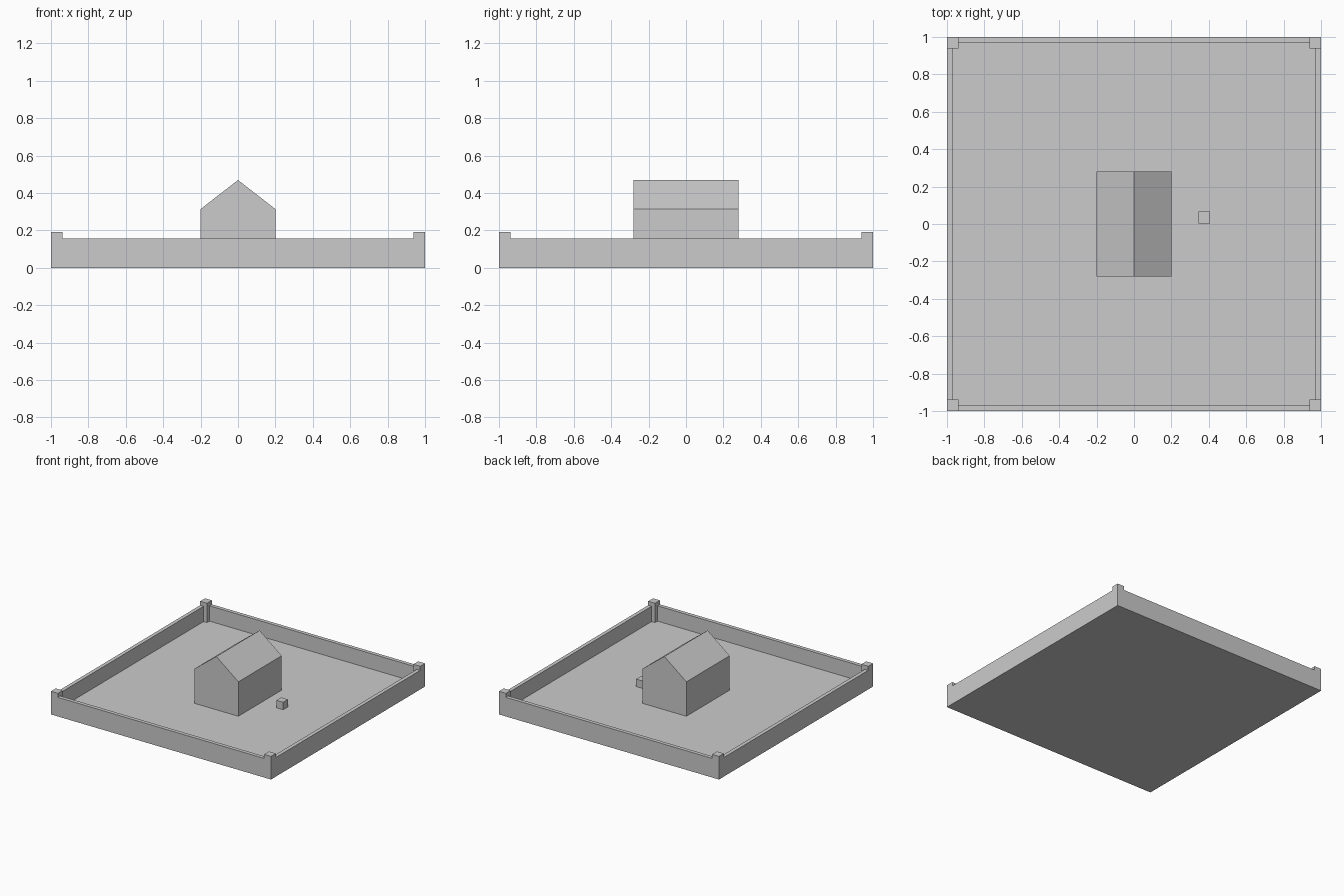
import bpy

if "Cube" in bpy.data.objects:
    bpy.data.objects.remove(bpy.data.objects["Cube"])

FLOOR, WALL_T, WALL_TOP = 0.031, 0.031, 0.157
POST, POST_TOP = 0.0625, 0.19


def prism(name, profile, y0, y1):
    """Extrude an (x, z) profile from y0 to y1."""
    n = len(profile)
    verts = [(x, y, z) for y in (y0, y1) for x, z in profile]
    faces = [tuple(range(n)), tuple(range(2 * n - 1, n - 1, -1))]
    faces += [(i, i + n, (i + 1) % n + n, (i + 1) % n) for i in range(n)]
    mesh = bpy.data.meshes.new(name)
    mesh.from_pydata(verts, [], faces)
    obj = bpy.data.objects.new(name, mesh)
    bpy.context.collection.objects.link(obj)
    return obj


def box(name, x0, x1, y0, y1, z0, z1):
    return prism(name, [(x0, z0), (x1, z0), (x1, z1), (x0, z1)], y0, y1)


def mirror(obj, x, y):
    mod = obj.modifiers.new("mirror", 'MIRROR')
    mod.use_axis = (x, y, False)
    mod.use_clip = False
    mod.use_mirror_merge = False


# Yard floor
box("yard_floor", -1, 1, -1, 1, 0, FLOOR)

# Perimeter walls between the corner posts
inner = 1 - POST
mirror(box("side_walls", 1 - WALL_T, 1, -inner, inner, FLOOR, WALL_TOP), True, False)
mirror(box("end_walls", -inner, inner, 1 - WALL_T, 1, FLOOR, WALL_TOP), False, True)

# Four corner posts
mirror(box("corner_posts", inner, 1, inner, 1, FLOOR, POST_TOP), True, True)

# House with gabled roof
prism("house", [(-0.2, FLOOR), (0.2, FLOOR), (0.2, 0.314), (0, 0.469), (-0.2, 0.314)],
      -0.281, 0.281)

# Small crate beside the house
box("crate", 0.346, 0.407, 0.004, 0.066, FLOOR, FLOOR + 0.0615)
